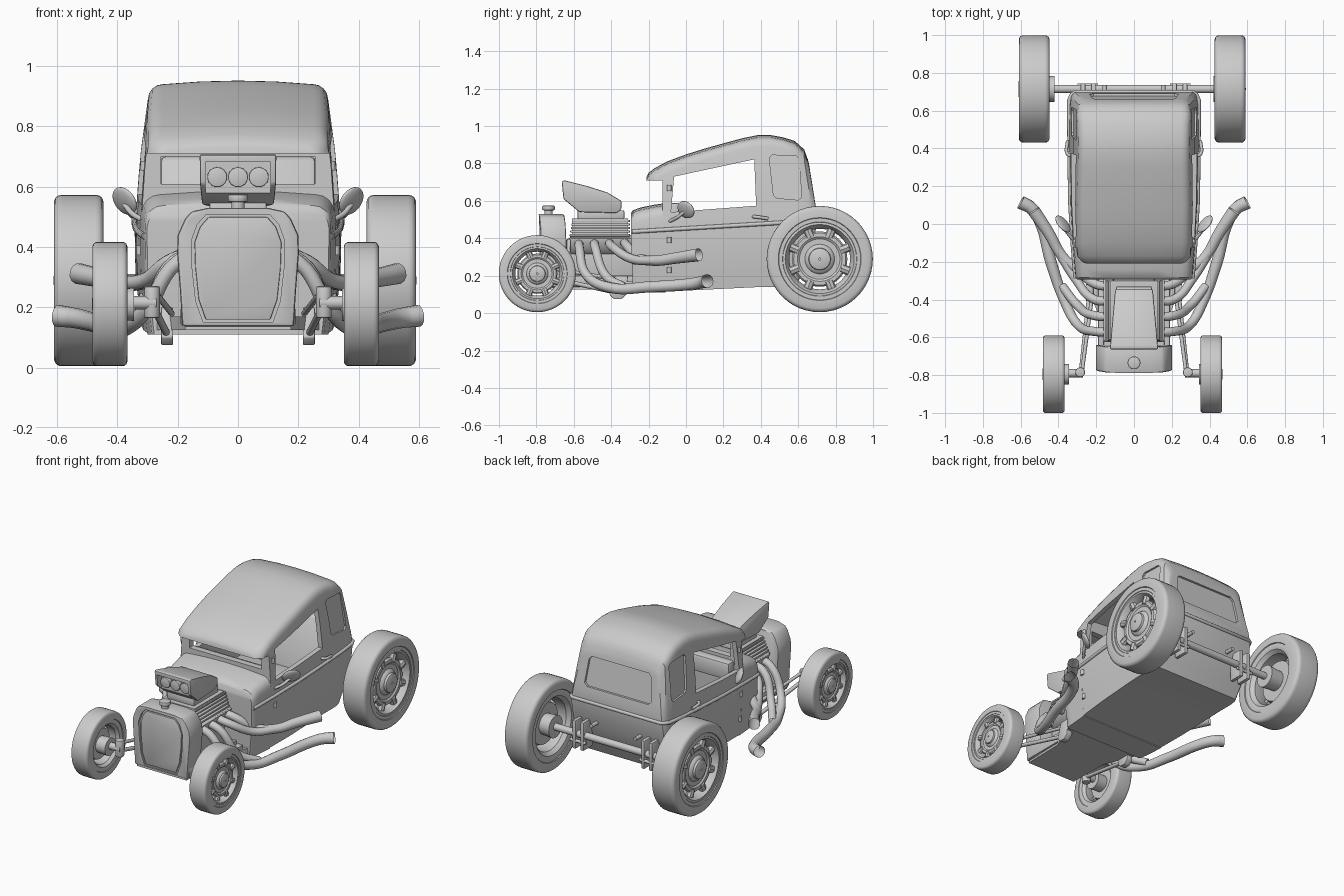
import bpy, bmesh, math
from mathutils import Vector, Matrix

if "Cube" in bpy.data.objects:
    bpy.data.objects.remove(bpy.data.objects["Cube"])

def interp(tab, v):
    if v <= tab[0][0]: return tab[0][1]
    for (a, p), (b, q) in zip(tab, tab[1:]):
        if v <= b: return p + (q - p) * (v - a) / (b - a)
    return tab[-1][1]

def activate(ob):
    bpy.ops.object.select_all(action='DESELECT')
    ob.select_set(True)
    bpy.context.view_layer.objects.active = ob

def finish(name, bm, bevel=0.0, angle=35):
    bmesh.ops.recalc_face_normals(bm, faces=bm.faces)
    me = bpy.data.meshes.new(name)
    bm.to_mesh(me); bm.free()
    ob = bpy.data.objects.new(name, me)
    bpy.context.collection.objects.link(ob)
    activate(ob)
    if bevel:
        m = ob.modifiers.new("bevel", 'BEVEL')
        m.width, m.segments, m.limit_method = bevel, 2, 'ANGLE'
        bpy.ops.object.modifier_apply(modifier=m.name)
    bpy.ops.object.shade_smooth_by_angle(angle=math.radians(angle))
    return ob

def loft(name, rings, close=False, strips=False, bevel=0.0):
    bm = bmesh.new()
    vs = [[bm.verts.new(p) for p in r] for r in rings]
    n = len(vs[0])
    for a, b in zip(vs, vs[1:] + (vs[:1] if close else [])):
        for i in range(n):
            bm.faces.new((a[i], a[(i + 1) % n], b[(i + 1) % n], b[i]))
    for v in [] if close else (vs[0], vs[-1]):
        if strips:  # curved end made of left-to-right bands
            for i in range((n - 1) // 2):
                bm.faces.new(dict.fromkeys((v[i], v[i + 1], v[n - 2 - i], v[n - 1 - i])))
        else:
            bm.faces.new(v)
    return finish(name, bm, bevel)

def prism(name, pts, axis, a, b, bevel=0.0, warp=None):
    # axis x takes (y, z) points, axis y takes (x, z) points
    put = (lambda p, d: (d, p[0], p[1])) if axis == 'x' else (lambda p, d: (p[0], d, p[1]))
    rings = [[Vector(put(p, d)) for p in pts] for d in (a, b)]
    if warp: rings = [[Vector(warp(v)) for v in r] for r in rings]
    return loft(name, rings, bevel=bevel)

def box(name, lo, hi, bevel=0.0):
    return prism(name, [(lo[0], lo[2]), (hi[0], lo[2]), (hi[0], hi[2]), (lo[0], hi[2])], 'y', lo[1], hi[1], bevel)

def cyl(name, p, q, r, r2=None, seg=24, bevel=0.0):
    p, q = Vector(p), Vector(q)
    bm = bmesh.new()
    rot = (q - p).to_track_quat('Z', 'Y').to_matrix().to_4x4()
    bmesh.ops.create_cone(bm, cap_ends=True, segments=seg, radius1=r, radius2=r if r2 is None else r2,
                          depth=(q - p).length, matrix=Matrix.Translation((p + q) / 2) @ rot)
    return finish(name, bm, bevel)

def tube(name, pts, r, radii=None, smooth=True, cap=False):
    cu = bpy.data.curves.new(name, 'CURVE')
    cu.dimensions, cu.bevel_depth, cu.bevel_resolution, cu.resolution_u, cu.use_fill_caps = '3D', r, 4, 6, cap
    sp = cu.splines.new('BEZIER')
    sp.bezier_points.add(len(pts) - 1)
    for i, (bp, p) in enumerate(zip(sp.bezier_points, pts)):
        bp.co = p
        bp.handle_left_type = bp.handle_right_type = 'AUTO' if smooth else 'VECTOR'
        bp.radius = radii[i] if radii else 1
    ob = bpy.data.objects.new(name, cu)
    bpy.context.collection.objects.link(ob)
    activate(ob)
    bpy.ops.object.convert(target='MESH')
    bpy.ops.object.shade_smooth_by_angle(angle=math.radians(40))

def cut(ob, *cutters):
    for c in cutters:
        c.hide_render = True
        activate(ob)
        m = ob.modifiers.new("cut", 'BOOLEAN')
        m.operation, m.object, m.solver = 'DIFFERENCE', c, 'EXACT'
        bpy.ops.object.modifier_apply(modifier=m.name)
        bpy.data.objects.remove(c)
    activate(ob)
    bpy.ops.object.shade_smooth_by_angle(angle=math.radians(30))

# Cab shape tables
ROOF = [(-.21, .73), (-.2, .75), (-.15, .79), (-.05, .833), (.1, .88), (.25, .922), (.35, .948), (.42, .956),
        (.5, .946), (.58, .92), (.63, .875), (.65, .82), (.652, .8)]
WIDE = [(.1, .315), (.3, .34), (.46, .343), (.55, .336), (.7, .325), (.92, .295)]
TAPER = [(-.3, .9), (-.1, .95), (.1, .985), (.4, 1)]
BACK = [(.13, .58), (.3, .66), (.45, .695), (.52, .7), (.82, .652)]
SHRINK = [(-.21, .03), (-.17, 0), (.58, 0), (.63, .014), (.65, .04), (.652, .06)]

def width(y, z): return interp(WIDE, z) * interp(TAPER, y)
def place(x, y, z): return (x, -.21 + (y + .21) / .86 * (interp(BACK, z) + .21), z)

def ring(y, top, bot, ins=0.0, r=.05, shrink=0.0):
    knee = top - .012 - r
    half = [(width(y, z) - ins - shrink * interp([(.5, .5), (.7, 1)], z), z)
            for z in (bot + (knee - bot) * i / 9 for i in range(10))]
    w = half[-1][0] - r
    half += [(w + r * math.cos(a), knee + r * math.sin(a)) for a in (math.pi / 8 * k for k in range(1, 5))]
    half += [(w * .5, top - .003), (0, top)]
    pts = half + [(-x, z) for x, z in reversed(half[:-1])]
    return [place(x, y, z) for x, z in pts]

def cab_ring(y, ins=0.0):
    return ring(y, interp(ROOF, y) - ins, interp([(-.21, .11), (.45, .14)], y) + ins * 2, ins,
                shrink=interp(SHRINK, y))

# Cab shell, hollowed, with window openings and recessed panels
stations = [-.21, -.2, -.17, -.1, 0, .1, .2, .3, .38, .45, .52, .58, .61, .63, .643, .65, .652]
cab = loft("cab_shell", [cab_ring(y) for y in stations], strips=True)
quarter = [(.445, .83), (.46, .845), (.59, .84), (.605, .82), (.618, .62), (.6, .605), (.485, .615), (.468, .63)]
rear = [(-.22, .755), (-.2, .775), (.2, .775), (.22, .755), (.235, .61), (.215, .59), (-.215, .59), (-.235, .61)]
cut(cab,
    loft("inner", [cab_ring(y, .03) for y in [-.09, 0, .1, .2, .3, .38, .45, .52, .58, .615]], strips=True),
    box("front_gap", (-1, -.5, 0), (1, -.125, .71)),
    box("windshield", (-.255, -.3, .61), (.255, -.02, .7)),
    prism("side_window", [(-.064, .73), (.365, .822), (.375, .574), (-.08, .54)], 'x', -1, 1),
    prism("quarter_r", quarter, 'x', .308, .5, warp=lambda v: (v.x - .12 * (v.z - .72), v.y, v.z)),
    prism("quarter_l", quarter, 'x', -.308, -.5, warp=lambda v: (v.x + .12 * (v.z - .72), v.y, v.z)),
    prism("rear_window", rear, 'y', .664, .8, warp=lambda v: (v.x, v.y - .16 * (v.z - .67), v.z)))

# Cowl in front of the windshield, belt moulding
loft("cowl", [ring(y, t, .11, shrink=s, r=.06) for y, t, s in
              [(-.29, .535, .015), (-.28, .55, .002), (-.24, .565, 0), (-.17, .58, 0), (-.1, .59, 0)]], strips=True)
side = [place(width(y, .46), y, interp([(-.29, .435), (.5, .485), (.65, .5)], y)) for y in (-.285, -.1, .1, .3, .5, .61)]
side += [place(.33, .637, .5), place(.31, .65, .5)]
tube("belt_moulding", side + [(-x, y, z) for x, y, z in reversed(side)], .011, smooth=False)

# Interior
box("seat_cushion", (-.26, .12, .2), (.26, .45, .38), .03)
prism("seat_back", [(.38, .36), (.47, .36), (.56, .7), (.5, .7)], 'x', -.26, .26, .02)
box("dashboard", (-.28, -.1, .48), (.28, -.03, .59), .015)

# Frame and engine pan
loft("engine_pan", [[(-w, y, .125), (w, y, .125), (w, y, .17), (-w, y, .17)] for y, w in ((-.77, .175), (-.5, .18), (-.28, .27))])
box("engine_block", (-.11, -.64, .16), (.11, -.28, .4), .015)

# Grille shell with recessed panel, filler cap
def sym(h): return h + [(-x, z) for x, z in reversed(h)]
def bow(v): return (v.x, v.y + .5 * v.x * v.x, v.z)
outline = sym([(.185, .137), (.192, .25), (.202, .38), (.2, .44), (.175, .495), (.155, .518), (.1, .53)])
panel = sym([(.115, .15), (.14, .22), (.152, .33), (.155, .42), (.135, .475), (.105, .508)])
shell = prism("grille_shell", outline, 'y', -.797, -.66, .01, warp=bow)
cut(shell, prism("recess", panel, 'y', -.9, -.777, warp=bow))
prism("grille_panel", [(x * .93, .33 + (z - .33) * .95) for x, z in panel], 'y', -.787, -.76, .004, warp=bow)
cyl("filler_neck", (0, -.735, .52), (0, -.735, .555), .022)
cyl("filler_cap", (0, -.735, .55), (0, -.735, .575), .034, bevel=.006)

# Finned blower case and air scoop
for i in range(6):
    z, w = .392 + i * .019, .158 - i * .006
    box("blower_fin", (-w, -.625 + i * .003, z), (w, -.3, z + .012), .003)
box("blower_core", (-.12, -.61, .38), (.12, -.31, .505))
box("blower_top", (-.095, -.58, .5), (.095, -.33, .55), .008)
scoop = prism("air_scoop", [(-.665, .705), (-.655, .61), (-.57, .54), (-.37, .535), (-.345, .555), (-.345, .6),
                            (-.42, .645), (-.53, .68), (-.65, .71)], 'x', -.127, .127, .018,
              warp=lambda v: (v.x * interp([(-.65, 1), (-.34, .78)], v.y), v.y, v.z))
cut(scoop, box("mouth", (-.108, -.8, .58), (.108, -.615, .682)))
for x in (-.069, 0, .069):
    cyl("scoop_butterfly", (x, -.638, .632), (x, -.6, .632), .033, bevel=.004)

# Wheels: lathe profiles as (share of width from outer face, share of radius)
TYRE = [(.14, .66), (.03, .7), (.03, .77), (0, .78), (0, .93), (.03, .97), (.09, .995), (.16, 1), (.84, 1), (.91, .995),
        (.97, .97), (1, .93), (1, .78), (.97, .77), (.97, .7), (.86, .66)]
RIM = [(.05, .7), (.04, .65), (.12, .62), (.2, .6), (.3, .57), (.8, .57), (.95, .64), (.97, .7), (.9, .7), (.78, .6),
       (.32, .6), (.15, .66)]
DISC = [(.6, .02), (.6, .45), (.35, .5), (.24, .52), (.17, .49), (.17, .42), (.22, .38), (.22, .28), (.14, .25),
        (.11, .21), (.03, .2), (.0, .16), (-.01, .02)]

def wheel(tag, s, x_out, y, R, W):
    def lathe(name, prof, n=48):
        loft(name, [[(s * (x_out - u * W), y + r * R * math.cos(t), R + .005 + r * R * math.sin(t)) for u, r in prof]
                    for t in (2 * math.pi * k / n for k in range(n))], close=True)
    lathe(tag + "_tyre", TYRE)
    lathe(tag + "_rim", RIM)
    lathe(tag + "_disc", DISC)
    for k in range(8):
        t = math.pi / 4 * (k + .5)
        d = Vector((0, math.cos(t), math.sin(t)))
        c = Vector((s * (x_out - .25 * W), y, R + .005))
        cyl(tag + "_spoke", c + d * R * .44, c + d * R * .6, .085 * R, seg=8)

def ball(name, loc, scale, rot=(0, 0, 0)):
    bpy.ops.mesh.primitive_uv_sphere_add(segments=24, ring_count=12, radius=1, location=loc, rotation=rot)
    ob = bpy.context.object
    ob.name, ob.scale = name, scale
    bpy.ops.object.shade_smooth()

for s in (1, -1):
    # The wheel sets sit about 1 cm towards -x
    wheel("rear_wheel", s, .6 - s * .01, .715, .284, .163)
    wheel("front_wheel", s, .475 - s * .008, -.795, .206, .116)
    m = lambda pts: [(s * x, y, z) for x, y, z in pts]
    # Exhaust headers and pipes
    tube("upper_exhaust", m([(.1, -.33, .38), (.2, -.32, .365), (.29, -.25, .295), (.38, -.17, .28), (.45, -.05, .295),
                             (.53, .07, .312)]), .028, [.85, .85, .9, 1, 1.1, 1.25])
    tube("upper_header", m([(.1, -.405, .38), (.21, -.4, .36), (.31, -.29, .29), (.39, -.165, .28)]), .024)
    tube("lower_exhaust", m([(.1, -.57, .38), (.2, -.57, .35), (.3, -.53, .2), (.37, -.4, .135), (.44, -.2, .14),
                             (.5, .02, .155), (.545, .085, .165), (.6, .115, .172)]), .028,
         [.85, .85, .9, 1, 1.1, 1.15, 1.2, 1.3])
    tube("lower_header", m([(.1, -.49, .38), (.21, -.485, .35), (.3, -.43, .2), (.38, -.33, .138)]), .024)
    prism("cylinder_head", [(s * .09, .3), (s * .14, .34), (s * .165, .4), (s * .11, .42)], 'y', -.62, -.29, .008)
    box("frame_rail", (s * .16, -.76, .14), (s * .19, -.28, .2), .005)
    # Front suspension
    cyl("front_stub_axle", (s * .27, -.79, .215), (s * .45, -.79, .215), .022)
    cyl("front_hub", (s * .345, -.795, .21), (s * .43, -.795, .21), .055, .05)
    cyl("king_pin", (s * .285, -.785, .165), (s * .285, -.785, .27), .026, bevel=.006)
    tube("radius_rod", m([(.28, -.78, .2), (.235, -.37, .11)]), .012, smooth=False)
    tube("upper_rod", m([(.275, -.78, .25), (.22, -.37, .18)]), .01, smooth=False)
    prism("rod_bracket", [(-.41, .1), (-.385, .075), (-.345, .075), (-.32, .1), (-.31, .2), (-.38, .2)], 'x', s * .215, s * .255, .005)
    # Rear axle brackets
    for x in (.215, .27):
        box("rear_bracket", (s * x - .012, .65, .2), (s * x + .012, .745, .38), .006)
    cyl("shock_pin", (s * .19, .735, .25), (s * .3, .735, .25), .01, seg=12)
    cyl("tail_pin", (s * .155, .62, .37), (s * .155, .735, .37), .012, seg=12)
    cyl("rear_hub", (s * .42, .715, .288), (s * .55, .715, .288), .07, .06)
    # Mirrors, door hardware
    tube("mirror_arm", m([(.315, -.09, .49), (.35, -.05, .51), (.375, -.01, .54)]), .009)
    ball("mirror", (s * .376, 0, .553), (.016, .055, .05), (0, s * math.radians(25), -s * math.radians(40)))
    tube("door_handle", m([(.33, .36, .515), (.352, .37, .515), (.352, .44, .505)]), .009, cap=True)
    for z in (.67, .39, .23):
        w = width(-.09, z)
        cyl("door_hinge", (s * w, -.09, z - .016), (s * w, -.09, z + .016), .012, seg=12)

cyl("rear_axle", (-.5, .715, .288), (.5, .715, .288), .022)
